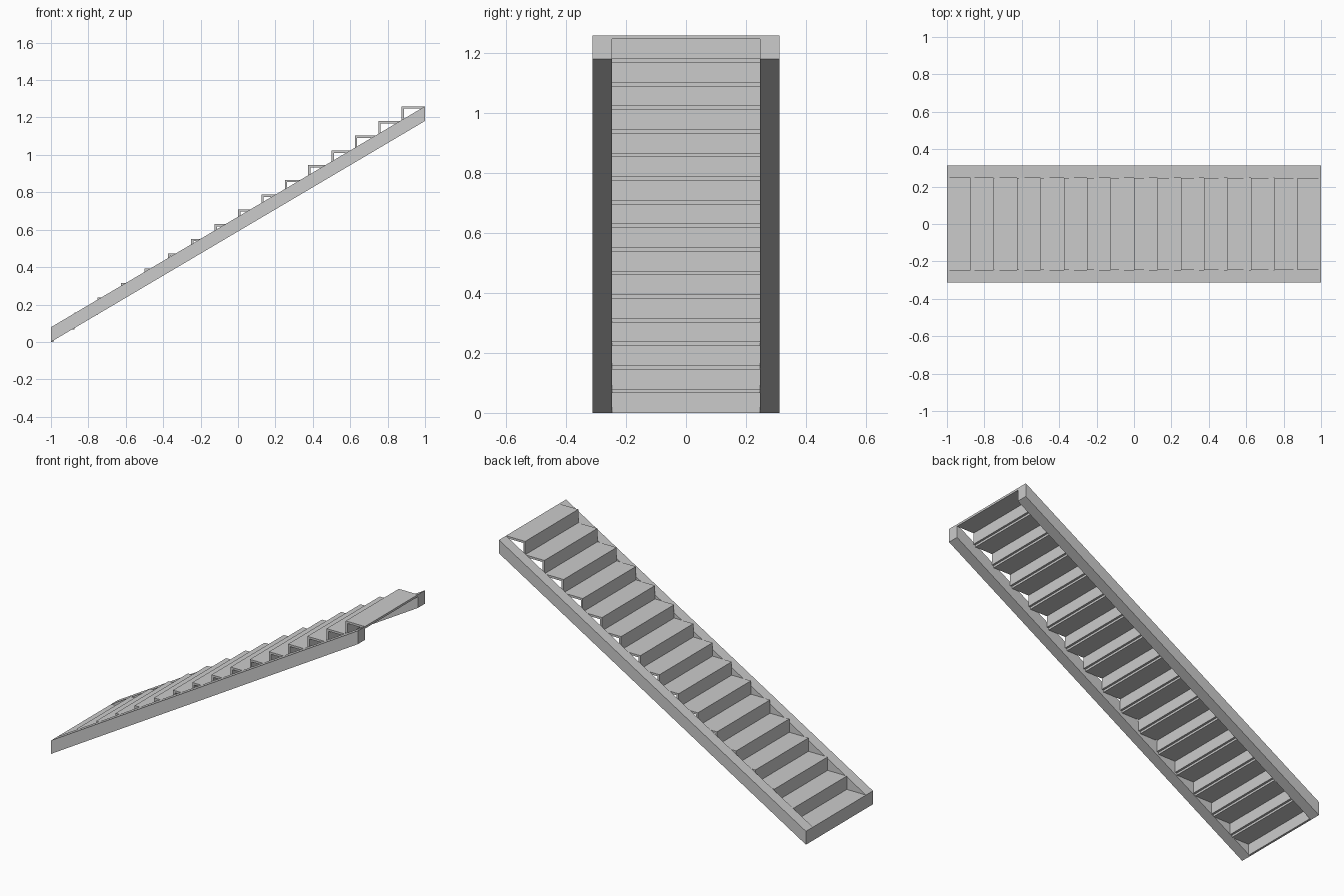
import bpy
import bmesh

if "Cube" in bpy.data.objects:
    bpy.data.objects.remove(bpy.data.objects["Cube"], do_unlink=True)

STEPS = 16
RUN = 2 / STEPS
RISE = 1.26 / STEPS
BOARD = 0.0125
INNER, OUTER = 0.247, 0.312

grey = bpy.data.materials.new("plain grey")
grey.use_nodes = True
colour = (0.6, 0.6, 0.6, 1)
grey.diffuse_color = colour
grey.node_tree.nodes["Principled BSDF"].inputs["Base Color"].default_value = colour


def extrude_profile(name, profile, y0, y1):
    """Sweep a closed x-z profile from y0 to y1."""
    bm = bmesh.new()
    face = bm.faces.new([bm.verts.new((x, y0, z)) for x, z in profile])
    swept = bmesh.ops.extrude_face_region(bm, geom=[face])["geom"]
    verts = [v for v in swept if isinstance(v, bmesh.types.BMVert)]
    bmesh.ops.translate(bm, verts=verts, vec=(0, y1 - y0, 0))
    bmesh.ops.recalc_face_normals(bm, faces=bm.faces)
    mesh = bpy.data.meshes.new(name)
    bm.to_mesh(mesh)
    bm.free()
    mesh.materials.append(grey)
    obj = bpy.data.objects.new(name, mesh)
    bpy.context.collection.objects.link(obj)
    return obj


def board(name, x0, x1, z0, z1):
    return extrude_profile(name, [(x0, z0), (x1, z0), (x1, z1), (x0, z1)], -INNER, INNER)


# Sloping side beams with plumb-cut ends
top = STEPS * RISE
beam = [(-1, 0), (1, top - RISE), (1, top), (-1, RISE)]
extrude_profile("front_stringer", beam, -OUTER, -INNER)
extrude_profile("back_stringer", beam, INNER, OUTER)

# Thin risers and treads, open underneath
for i in range(STEPS):
    x, z = -1 + i * RUN, i * RISE
    board(f"riser_{i + 1}", x, x + BOARD, z, z + RISE - BOARD)
    board(f"tread_{i + 1}", x, x + RUN, z + RISE - BOARD, z + RISE)
